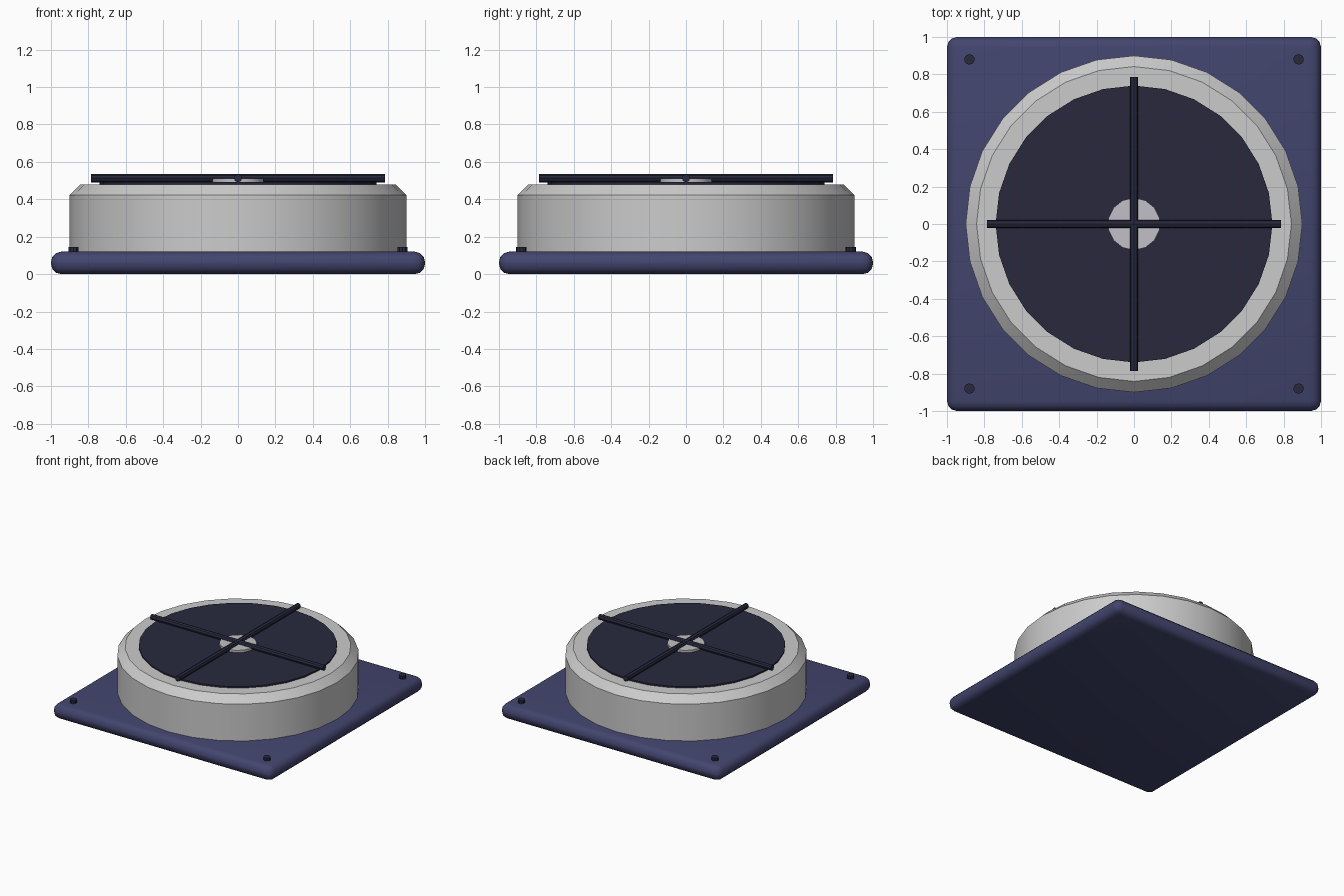
import bpy
import math

if "Cube" in bpy.data.objects:
    bpy.data.objects.remove(bpy.data.objects["Cube"])


def material(name, rgb):
    m = bpy.data.materials.new(name)
    m.diffuse_color = (*rgb, 1)
    m.use_nodes = True
    m.node_tree.nodes["Principled BSDF"].inputs["Base Color"].default_value = m.diffuse_color
    return m


navy = material("navy", (0.055, 0.059, 0.155))
dark = material("dark", (0.021, 0.022, 0.048))
pale = material("pale_grey", (0.54, 0.53, 0.57))


def finish(ob, name, mat=None, bevel=None, segments=1):
    ob.name = name
    if mat:
        ob.data.materials.append(mat)
    if bevel:
        mod = ob.modifiers.new("edge", "BEVEL")
        mod.width = bevel
        mod.segments = segments
        mod.limit_method = "ANGLE"
        mod.angle_limit = math.radians(40)
        bpy.ops.object.modifier_apply(modifier=mod.name)
    bpy.ops.object.shade_smooth_by_angle(angle=math.radians(35))
    return ob


def cylinder(name, sides, r, z0, z1, mat=None, xy=(0, 0)):
    bpy.ops.mesh.primitive_cylinder_add(vertices=sides, radius=r, depth=z1 - z0,
                                        location=(*xy, (z0 + z1) / 2))
    return finish(bpy.context.object, name, mat)


# Square mounting plate with rounded edges
bpy.ops.mesh.primitive_cube_add(size=1, location=(0, 0, 0.06))
plate = bpy.context.object
plate.scale = (2, 2, 0.12)
bpy.ops.object.transform_apply(location=False, rotation=False, scale=True)
finish(plate, "base_plate", navy, 0.055, 3)

# Round housing, chamfered around the top rim only
profile_top, chamfer = 0.48, 0.058
bpy.ops.mesh.primitive_cylinder_add(vertices=28, radius=0.9, depth=profile_top - 0.004,
                                    location=(0, 0, profile_top / 2 + 0.002))
housing = bpy.context.object
weights = housing.data.attributes.new("bevel_weight_edge", "FLOAT", "EDGE")
for e in housing.data.edges:
    weights.data[e.index].value = float(all(housing.data.vertices[v].co.z > 0 for v in e.vertices))
mod = housing.modifiers.new("rim", "BEVEL")
mod.limit_method = "WEIGHT"
mod.width = chamfer
mod.segments = 1
bpy.ops.object.modifier_apply(modifier=mod.name)
finish(housing, "housing")

# Dark opening disc and centre hub
cylinder("opening_disc", 28, 0.74, 0.44, 0.492, dark)
cylinder("hub", 14, 0.14, 0.45, 0.51, pale)

# Crossed guard bars
for name, rot in (("guard_bar_x", (0, math.pi / 2, 0)), ("guard_bar_y", (math.pi / 2, 0, 0))):
    bpy.ops.mesh.primitive_cylinder_add(vertices=8, radius=0.022, depth=1.57,
                                        location=(0, 0, 0.513), rotation=rot)
    finish(bpy.context.object, name, dark)

# Corner screws
for sx in (-1, 1):
    for sy in (-1, 1):
        cylinder("corner_screw", 10, 0.028, 0.09, 0.145, dark, (0.88 * sx, 0.88 * sy))
